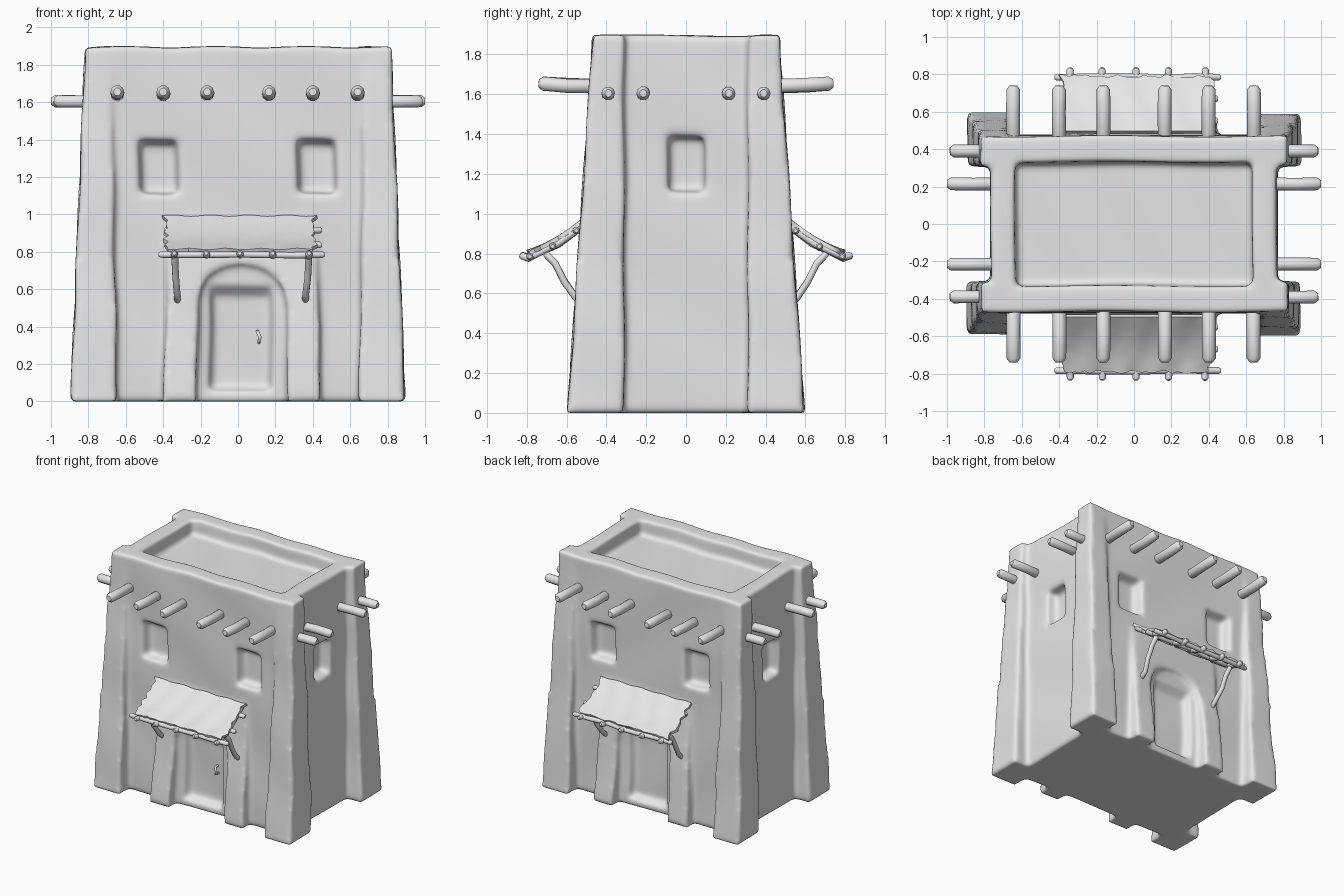
import bpy, bmesh, math, random
from mathutils import Vector

random.seed(4)
cube = bpy.data.objects.get("Cube")
if cube:
    bpy.data.objects.remove(cube, do_unlink=True)

clay = bpy.data.materials.new("pale_clay")
clay.use_nodes = True
clay.diffuse_color = (0.8, 0.8, 0.8, 1)
clay.node_tree.nodes["Principled BSDF"].inputs["Base Color"].default_value = (0.8, 0.8, 0.8, 1)


def activate(obj):
    bpy.ops.object.select_all(action='DESELECT')
    bpy.context.view_layer.objects.active = obj
    obj.select_set(True)


def add_object(name, data):
    obj = bpy.data.objects.new(name, data)
    bpy.context.collection.objects.link(obj)
    data.materials.append(clay)
    return obj


def rect(axis, u0, u1, v0, v1, w):
    """Rectangle at height w along the given axis."""
    place = {'x': lambda u, v: (w, u, v), 'y': lambda u, v: (u, w, v), 'z': lambda u, v: (u, v, w)}[axis]
    return [place(u, v) for u, v in ((u0, v0), (u1, v0), (u1, v1), (u0, v1))]


def loft(name, ring_a, ring_b):
    """Closed solid between two rings with the same number of points."""
    bm = bmesh.new()
    a = [bm.verts.new(p) for p in ring_a]
    b = [bm.verts.new(p) for p in ring_b]
    bm.faces.new(a)
    bm.faces.new(b)
    for i in range(len(a)):
        j = (i + 1) % len(a)
        bm.faces.new((a[i], a[j], b[j], b[i]))
    bmesh.ops.recalc_face_normals(bm, faces=bm.faces)
    mesh = bpy.data.meshes.new(name)
    bm.to_mesh(mesh)
    bm.free()
    return add_object(name, mesh)


def rod(name, points, radius, wobble=0.0):
    """Round stick with softened ends."""
    pts = [Vector(p) for p in points]
    for p in pts[1:-1]:
        p += Vector([random.uniform(-wobble, wobble) for _ in range(3)])
    first = pts[0] + (pts[1] - pts[0]).normalized() * radius * 0.6
    last = pts[-1] + (pts[-2] - pts[-1]).normalized() * radius * 0.6
    path = [pts[0], first] + pts[1:-1] + [last, pts[-1]]
    curve = bpy.data.curves.new(name, 'CURVE')
    curve.dimensions = '3D'
    curve.bevel_depth = radius
    curve.bevel_resolution = 3
    curve.use_fill_caps = True
    spline = curve.splines.new('POLY')
    spline.points.add(len(path) - 1)
    for i, (sp, p) in enumerate(zip(spline.points, path)):
        sp.co = (*p, 1)
        sp.radius = 0.55 if i in (0, len(path) - 1) else 1
    obj = add_object(name, curve)
    activate(obj)
    bpy.ops.object.convert(target='MESH')
    bpy.ops.object.shade_smooth()
    return bpy.context.object


# Solid masses of the house
H = 1.895
walls = loft("adobe_walls", rect('z', -.765, .765, -.475, .475, 0), rect('z', -.765, .765, -.47, .47, H))
adds, cuts = [], []
for sx in (1, -1):
    for sy in (1, -1):
        adds.append(loft("corner_pillar",
                         rect('z', sx * .645, sx * .895, sy * .31, sy * .595, 0),
                         rect('z', sx * .68, sx * .818, sy * .31, sy * .468, H)))
for s in (1, -1):
    adds.append(loft("door_surround",
                     rect('z', -.4, .445, s * .3, s * .575, 0),
                     rect('z', -.37, .415, s * .3, s * .48, .97)))

# Openings: roof well, windows, arched niches and door recesses
cuts.append(loft("roof_well", rect('z', -.63, .63, -.325, .325, 1.77),
                 rect('z', -.645, .645, -.345, .345, 2.1)))
for s in (1, -1):
    for cx in (-.425, .42):
        cuts.append(loft("window_cutter", rect('y', cx - .085, cx + .085, 1.12, 1.37, s * .39),
                         rect('y', cx - .12, cx + .12, 1.1, 1.42, s * .5)))
    cuts.append(loft("side_window_cutter", rect('x', -.085, .085, 1.12, 1.375, s * .68),
                     rect('x', -.1, .1, 1.1, 1.4, s * .79)))
    arch = [(-.225, -.1), (.27, -.1)]
    for i in range(17):
        t = math.pi * i / 16
        arch.append((.022 + .235 * math.cos(t), .5 + .235 * math.sin(t) ** .8))
    cuts.append(loft("arch_cutter", [(x, s * .47, z) for x, z in arch],
                     [(x, s * .8, z) for x, z in arch]))
    cuts.append(loft("door_cutter", rect('y', -.13, .165, .075, .56, s * .41),
                     rect('y', -.165, .195, .045, .645, s * .49)))

# Merge everything into one soft mud mass
for operation, parts in (('UNION', adds), ('DIFFERENCE', cuts)):
    for part in parts:
        mod = walls.modifiers.new(part.name, 'BOOLEAN')
        mod.operation = operation
        mod.solver = 'EXACT'
        mod.object = part
        part.hide_render = True
remesh = walls.modifiers.new("mud", 'REMESH')
remesh.mode = 'VOXEL'
remesh.voxel_size = 0.016
soften = walls.modifiers.new("soften", 'SMOOTH')
soften.factor = 0.5
soften.iterations = 9
activate(walls)
for mod in list(walls.modifiers):
    bpy.ops.object.modifier_apply(modifier=mod.name)
for part in adds + cuts:
    bpy.data.objects.remove(part, do_unlink=True)
for v in walls.data.vertices:
    x, y, z = v.co
    v.co.x += .004 * math.sin(9 * z + 5 * y)
    v.co.y += .004 * math.sin(8 * z + 6 * x)
    v.co.z += .004 * math.sin(13 * x + 7 * y) * z / H
activate(walls)
bpy.ops.object.shade_smooth()

# Projecting roof beams
for s in (1, -1):
    for x in (-.645, -.4, -.165, .165, .4, .64):
        rod("roof_beam", [(x, s * .4, 1.64), (x, s * .6, 1.645), (x, s * .74, 1.655)], .037, .003)
    for y, reach in ((-.39, .985), (-.215, 1), (.215, 1), (.39, .985)):
        rod("side_beam", [(s * .7, y, 1.60), (s * .86, y, 1.605), (s * reach, y, 1.605)], .034, .003)


# Awning slope as (y, z) for t from wall to front edge
def slope(t):
    return .49 + .30 * t, .985 - .18 * t - .02 * math.sin(math.pi * t)


def awning_sheet(s):
    nx, ny = 28, 10
    bm = bmesh.new()
    rows = []
    for j in range(ny + 1):
        y, z = slope(j / ny)
        left, right = -.385 + random.uniform(-.02, .015), .405 + random.uniform(-.015, .025)
        row = []
        for i in range(nx + 1):
            fray = random.uniform(-.012, .008) if j == ny else 0
            ripple = .004 * math.sin(i * .9 + j * .4)
            row.append(bm.verts.new((left + (right - left) * i / nx, s * (y + fray), z + ripple)))
        rows.append(row)
    for j in range(ny):
        for i in range(nx):
            bm.faces.new((rows[j][i], rows[j][i + 1], rows[j + 1][i + 1], rows[j + 1][i]))
    bmesh.ops.recalc_face_normals(bm, faces=bm.faces)
    mesh = bpy.data.meshes.new("awning_sheet")
    bm.to_mesh(mesh)
    bm.free()
    obj = add_object("awning_sheet", mesh)
    thick = obj.modifiers.new("thickness", 'SOLIDIFY')
    thick.thickness = .022
    thick.offset = 0
    activate(obj)
    bpy.ops.object.modifier_apply(modifier=thick.name)
    bpy.ops.object.shade_smooth_by_angle(angle=math.radians(50))


for s in (1, -1):
    awning_sheet(s)
    # Rafters run down the slope, purlins run across it
    for x in (-.34, -.17, .01, .185, .38):
        path = [slope(t) for t in (0, .5, 1)] + [(.835, .795)]
        rod("awning_rafter", [(x, s * y, z - .025) for y, z in path[:-1]] + [(x, s * .835, .793)], .019, .004)
    for t in (.2, .6, .98):
        y, z = slope(t)
        ends = (-.425, .465) if t > .9 else (-.395, .45)
        xs = [ends[0] + (ends[1] - ends[0]) * k / 6 for k in range(7)]
        rod("awning_purlin", [(x, s * y, z - .022) for x in xs], .018, .006)
    # Bent struts from the door surround to the front edge
    for x, lean in ((-.335, .012), (.375, -.015)):
        rod("awning_strut", [(x + lean, s * .5, .53), (x + lean, s * .555, .575), (x, s * .61, .66),
                             (x, s * .655, .75), (x, s * .71, .805)], .018, .003)

# Door pull on the front only
rod("door_handle", [(.105, -.40, .375), (.105, -.445, .37), (.118, -.45, .345),
                    (.112, -.445, .32), (.112, -.40, .315)], .009)
